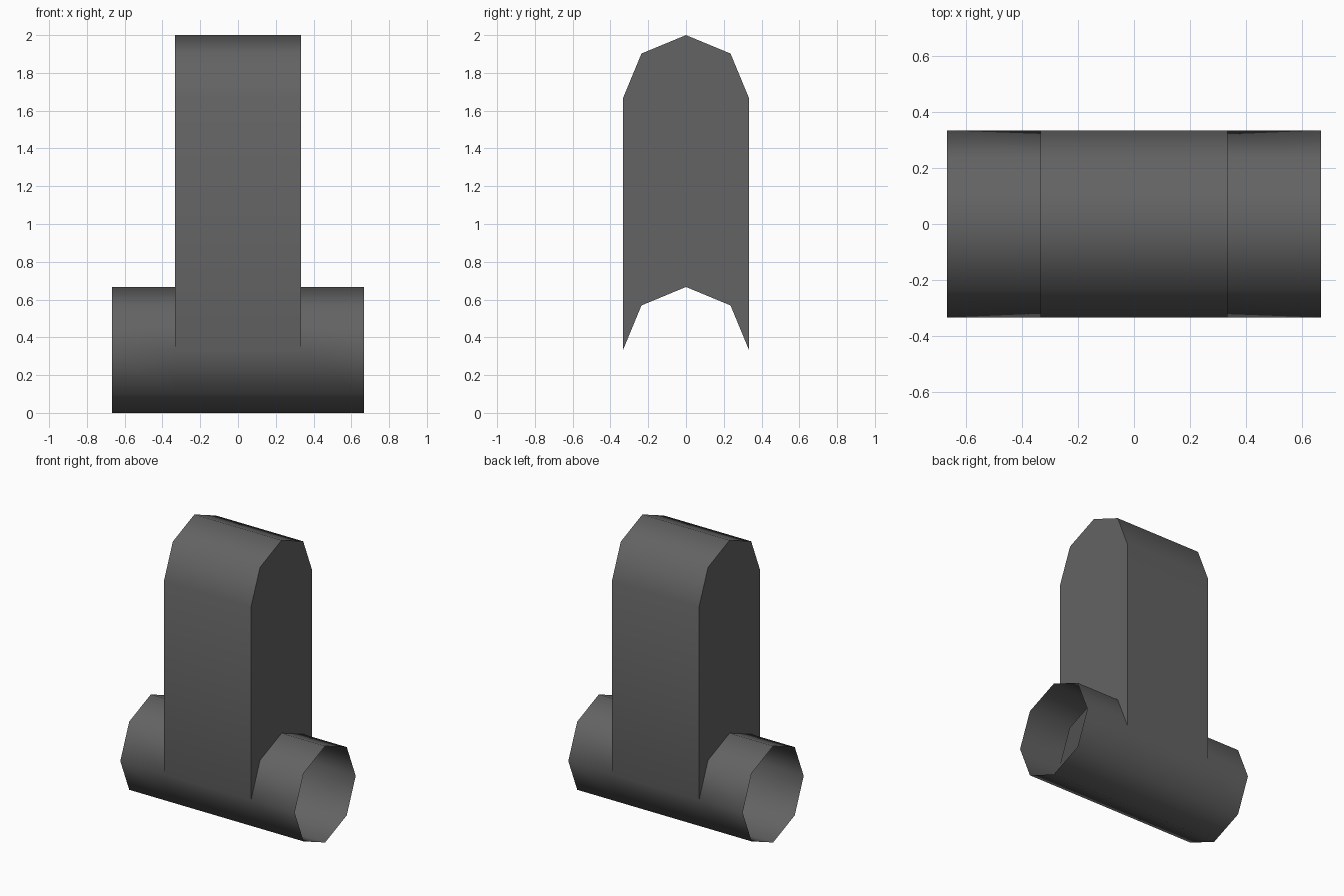
import bpy, bmesh, math

if "Cube" in bpy.data.objects:
    bpy.data.objects.remove(bpy.data.objects["Cube"])

R = 1 / 3            # tube radius
RISE = 4 / 3         # height of the upright above the tube
XS = (-2 * R, -R, R, 2 * R)

grey = bpy.data.materials.new("dark_grey")
grey.diffuse_color = (0.125, 0.125, 0.125, 1)
grey.use_nodes = True
grey.node_tree.nodes["Principled BSDF"].inputs["Base Color"].default_value = grey.diffuse_color

bm = bmesh.new()


def ring(x, indices, dz=0.0):
    """Points of the octagon at the given corner indices."""
    return [bm.verts.new((x, R * math.cos(i * math.pi / 4),
                          R + R * math.sin(i * math.pi / 4) + dz)) for i in indices]


def bridge(a, b, closed):
    n = len(a)
    for i in range(n if closed else n - 1):
        j = (i + 1) % n
        bm.faces.new((a[i], a[j], b[j], b[i]))


# Octagonal tube: open ends, full on both sides, lower half only below the upright
tube = [ring(x, range(8)) for x in XS]
bridge(tube[0], tube[1], True)
bridge(tube[2], tube[3], True)
lower = [[r[i % 8] for i in range(4, 9)] for r in tube[1:3]]
bridge(lower[0], lower[1], False)

# Upright: rounded top, flat sides, end walls fitting over the tube
upper = [r[:5] for r in tube[1:3]]
crown = [ring(x, range(5), RISE) for x in XS[1:3]]
bridge(crown[0], crown[1], False)
for k in (0, 4):
    bm.faces.new((upper[0][k], upper[1][k], crown[1][k], crown[0][k]))
for k in (0, 1):
    bridge(upper[k], crown[k], False)

bmesh.ops.recalc_face_normals(bm, faces=bm.faces)
# Keep the shell facing outwards (the crown must point up)
if max(bm.faces, key=lambda f: f.calc_center_median().z).normal.z < 0:
    bmesh.ops.reverse_faces(bm, faces=bm.faces)

mesh = bpy.data.meshes.new("tee_pipe")
bm.to_mesh(mesh)
bm.free()
mesh.materials.append(grey)
obj = bpy.data.objects.new("tee_pipe", mesh)
bpy.context.collection.objects.link(obj)

# Smooth around the tube, sharp at the end walls
bpy.context.view_layer.objects.active = obj
obj.select_set(True)
bpy.ops.object.shade_smooth_by_angle(angle=math.radians(60))
